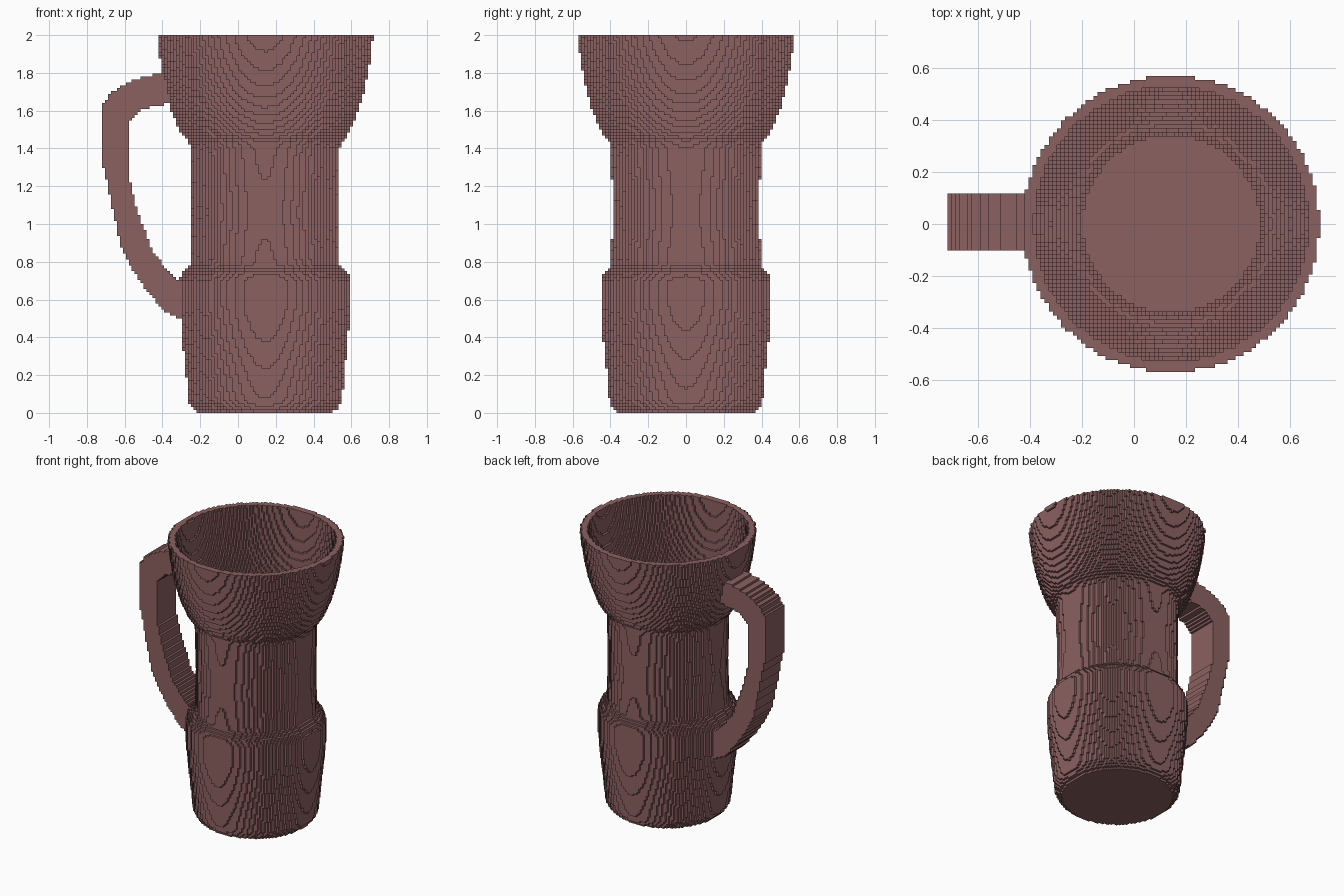
import bpy, math

if "Cube" in bpy.data.objects:
    bpy.data.objects.remove(bpy.data.objects["Cube"])

H = 2 / 128            # block size
NX, NY, NZ = 92, 73, 128
CX = 0.143             # body axis
WALL = 0.043

# outer silhouette of the mug (radius, height)
PROFILE = [(0, 0), (.355, 0), (.385, .025), (.405, .06), (.418, .2), (.44, .4), (.453, .56),
           (.453, .70), (.438, .74), (.41, .768), (.395, .785), (.386, 1.06), (.395, 1.40),
           (.405, 1.44), (.425, 1.455), (.455, 1.5), (.495, 1.6), (.525, 1.7),
           (.545, 1.8), (.561, 1.9), (.572, 2.0)]

# side outline of the handle (x, z)
HANDLE = [(-.18, 1.81), (-.40, 1.80), (-.493, 1.78), (-.594, 1.744), (-.663, 1.70), (-.71, 1.644),
          (-.72, 1.60), (-.72, 1.33), (-.684, 1.18), (-.626, .90), (-.55, .748), (-.467, .626),
          (-.387, .54), (-.30, .495), (-.18, .48), (-.18, .69), (-.318, .705), (-.37, .75),
          (-.456, .864), (-.51, 1.01), (-.55, 1.13), (-.583, 1.28), (-.583, 1.51),
          (-.56, 1.565), (-.52, 1.60), (-.45, 1.625), (-.38, 1.635), (-.18, 1.64)]


def outer_radius(z):
    for (r0, z0), (r1, z1) in zip(PROFILE[1:], PROFILE[2:]):
        if z0 <= z <= z1:
            return r0 + (r1 - r0) * (z - z0) / (z1 - z0)
    return 0


def wall_distance(r, z):
    best = 9
    for (r0, z0), (r1, z1) in zip(PROFILE, PROFILE[1:]):
        dr, dz = r1 - r0, z1 - z0
        t = max(0, min(1, ((r - r0) * dr + (z - z0) * dz) / (dr * dr + dz * dz)))
        best = min(best, math.hypot(r - r0 - t * dr, z - z0 - t * dz))
    return best


def inner_radius(z):
    r = outer_radius(z)
    while r > 0 and wall_distance(r, z) < WALL:
        r -= .002
    return r if r > 0 else -1


def in_polygon(x, z, poly):
    inside = False
    for (x0, z0), (x1, z1) in zip(poly, poly[1:] + poly[:1]):
        if (z0 > z) != (z1 > z) and x < x0 + (x1 - x0) * (z - z0) / (z1 - z0):
            inside = not inside
    return inside


# sort blocks into mug wall and handle
body, handle = set(), set()
for k in range(NZ):
    z = (k + .5) * H
    ro, ri = outer_radius(z), inner_radius(z)
    for i in range(NX):
        x = (i + .5 - NX / 2) * H
        grip = x < -.17 and in_polygon(x, z, HANDLE)
        for j in range(NY):
            y = (j + .5 - NY / 2) * H
            r = math.hypot(x - CX, y)
            if ri < r <= ro:
                body.add((i, j, k))
            elif grip and r > ro and -.1 < y < .117:
                handle.add((i, j, k))
solid = body | handle

# outward side of a block: direction and its four corners
SIDES = [((1, 0, 0), ((1, 0, 0), (1, 1, 0), (1, 1, 1), (1, 0, 1))),
         ((-1, 0, 0), ((0, 0, 0), (0, 0, 1), (0, 1, 1), (0, 1, 0))),
         ((0, 1, 0), ((0, 1, 0), (0, 1, 1), (1, 1, 1), (1, 1, 0))),
         ((0, -1, 0), ((0, 0, 0), (1, 0, 0), (1, 0, 1), (0, 0, 1))),
         ((0, 0, 1), ((0, 0, 1), (1, 0, 1), (1, 1, 1), (0, 1, 1))),
         ((0, 0, -1), ((0, 0, 0), (0, 1, 0), (1, 1, 0), (1, 0, 0)))]

clay = bpy.data.materials.new("dusty_red_clay")
clay.diffuse_color = (.26, .12, .118, 1)
clay.use_nodes = True
clay.node_tree.nodes["Principled BSDF"].inputs["Base Color"].default_value = clay.diffuse_color


def build_blocks(name, cells):
    index, verts, faces = {}, [], []
    for i, j, k in sorted(cells):
        for (dx, dy, dz), corners in SIDES:
            if (i + dx, j + dy, k + dz) in solid:
                continue
            face = []
            for a, b, c in corners:
                key = (i + a, j + b, k + c)
                if key not in index:
                    index[key] = len(verts)
                    verts.append(((key[0] - NX / 2) * H, (key[1] - NY / 2) * H, key[2] * H))
                face.append(index[key])
            faces.append(face)
    mesh = bpy.data.meshes.new(name)
    mesh.from_pydata(verts, [], faces)
    mesh.materials.append(clay)
    obj = bpy.data.objects.new(name, mesh)
    bpy.context.collection.objects.link(obj)


build_blocks("mug_body", body)
build_blocks("mug_handle", handle)
